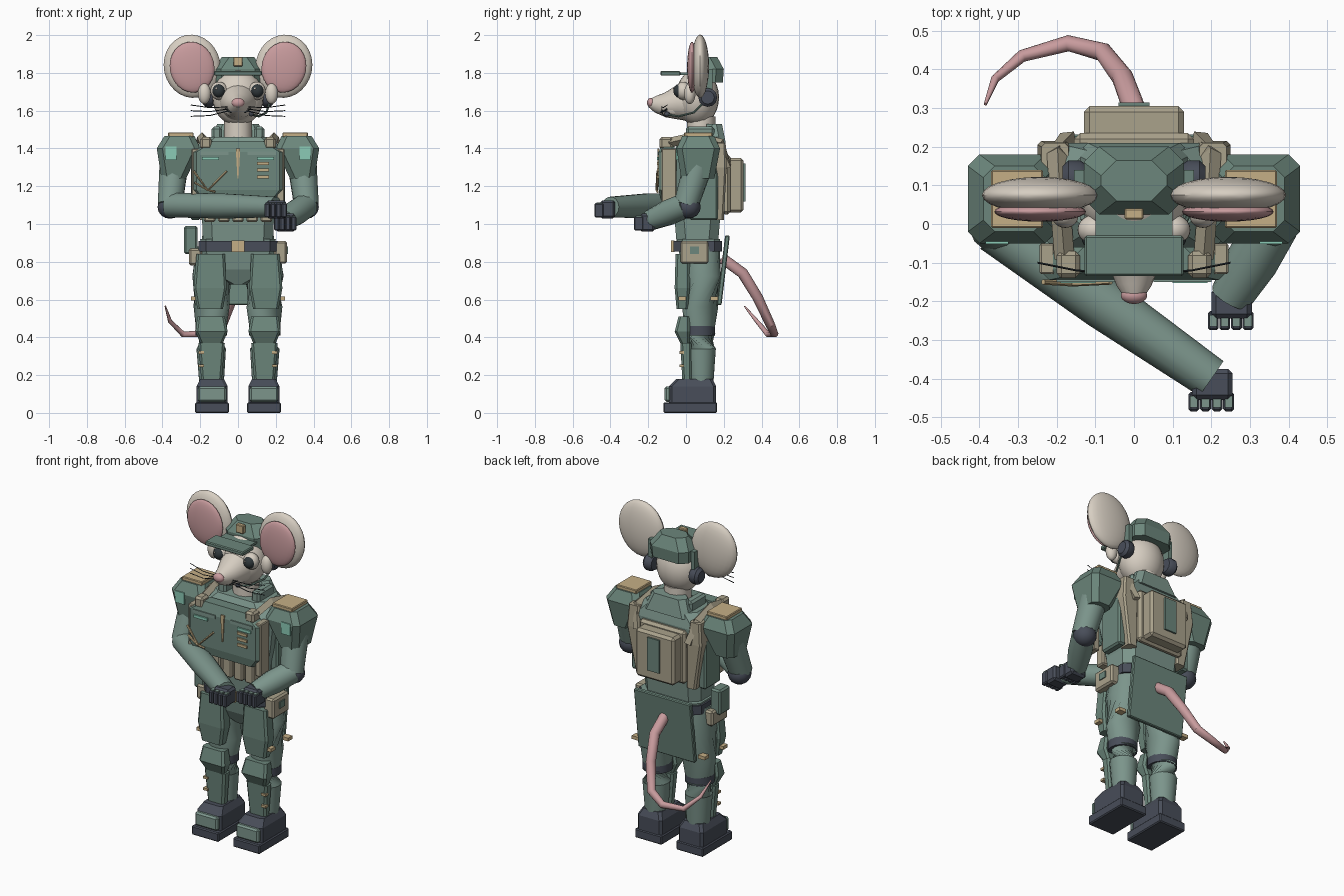
import bpy, bmesh, math
from mathutils import Vector, Matrix

cube = bpy.data.objects.get("Cube")
if cube:
    bpy.data.objects.remove(cube, do_unlink=True)


def material(name, *rgb):
    mat = bpy.data.materials.new(name)
    mat.use_nodes = True
    mat.diffuse_color = (*rgb, 1)
    shader = next(n for n in mat.node_tree.nodes if n.type == "BSDF_PRINCIPLED")
    shader.inputs["Base Color"].default_value = (*rgb, 1)
    return mat


green = material("uniform green", .2, .3, .26)
deep_green = material("armour green", .15, .24, .2)
slate = material("dark slate", .065, .075, .1)
canvas = material("canvas tan", .4, .36, .26)
gold = material("golden tan", .56, .43, .24)
fur = material("cream fur", .68, .62, .54)
pink = material("soft pink", .58, .33, .34)
mint = material("mint patch", .26, .6, .47)
black = material("eye black", .03, .04, .045)


def finish(name, bm, mat, smooth=False, bevel=0):
    bmesh.ops.recalc_face_normals(bm, faces=bm.faces[:])
    mesh = bpy.data.meshes.new(name)
    bm.to_mesh(mesh)
    bm.free()
    mesh.materials.append(mat)
    obj = bpy.data.objects.new(name, mesh)
    bpy.context.collection.objects.link(obj)
    if bevel:
        mod = obj.modifiers.new("Bevel", "BEVEL")
        mod.width, mod.segments = bevel, 1
    if smooth:
        bpy.ops.object.select_all(action="DESELECT")
        obj.select_set(True)
        bpy.context.view_layer.objects.active = obj
        bpy.ops.object.shade_smooth_by_angle(angle=math.radians(40))
    return obj


def skin_rings(name, rings, mat, smooth=False, bevel=0):
    """Bridge equal-length rings of points and cap both ends."""
    bm = bmesh.new()
    loops = [[bm.verts.new(p) for p in ring] for ring in rings]
    count = len(loops[0])
    for low, high in zip(loops, loops[1:]):
        for i in range(count):
            j = (i + 1) % count
            bm.faces.new((low[i], low[j], high[j], high[i]))
    bm.faces.new(loops[0])
    bm.faces.new(loops[-1])
    return finish(name, bm, mat, smooth, bevel)


def box(name, xs, ys, zs, mat, bevel=0, side=1, tilt=0):
    bm = bmesh.new()
    size = [r[1] - r[0] for r in (xs, ys, zs)]
    mid = Vector([sum(r) / 2 for r in (xs, ys, zs)])
    mid.x *= side
    bmesh.ops.create_cube(bm, size=1, matrix=Matrix.Translation(mid)
                          @ Matrix.Rotation(tilt, 4, "X") @ Matrix.Diagonal((*size, 1)))
    return finish(name, bm, mat, bevel=bevel)


def block(name, rings, mat, cut=.03, side=1):
    """Stack of chamfered rectangles given as height, x range, y range."""
    def outline(z, a, b, c, d):
        pts = [(a + cut, c), (b - cut, c), (b, c + cut), (b, d - cut),
               (b - cut, d), (a + cut, d), (a, d - cut), (a, c + cut)]
        return [(x * side, y, z) for x, y in pts]
    return skin_rings(name, [outline(*r) for r in rings], mat)


def tube(name, points, radii, mat, sides=12, smooth=True):
    pts = [Vector(p) for p in points]
    rings = []
    for i, p in enumerate(pts):
        along = pts[min(i + 1, len(pts) - 1)] - pts[max(i - 1, 0)]
        turn = along.to_track_quat("Z", "Y")
        r = radii[i] if isinstance(radii, (list, tuple)) else radii
        angles = [math.tau * k / sides for k in range(sides)]
        rings.append([p + turn @ Vector((r * math.cos(a), r * math.sin(a), 0)) for a in angles])
    return skin_rings(name, rings, mat, smooth)


def ball(name, centre, radii, mat, segments=24, rings=14, turn=0):
    bm = bmesh.new()
    bmesh.ops.create_uvsphere(bm, u_segments=segments, v_segments=rings, radius=1,
                              matrix=Matrix.Translation(centre) @ Matrix.Rotation(turn, 4, "Y")
                              @ Matrix.Diagonal((*radii, 1)))
    return finish(name, bm, mat, smooth=True)


# Torso, hips and collar
block("torso", [(.9, -.185, .185, -.05, .17), (1.02, -.19, .19, -.06, .18),
                (1.2, -.23, .23, -.07, .2), (1.38, -.25, .25, -.07, .21),
                (1.46, -.17, .17, -.02, .19)], green, .05)
block("hips", [(.68, -.05, .05, .02, .14), (.76, -.19, .19, -.02, .17),
               (.92, -.2, .2, -.05, .18)], green)
block("collar_back", [(1.43, -.15, .15, .09, .21), (1.53, -.11, .11, .11, .19)], green, .03)
tube("neck", [(0, .08, 1.4), (0, .08, 1.57)], .075, fur)

# Belt and pouches
block("belt", [(.855, -.21, .21, -.065, .19), (.91, -.21, .21, -.065, .19)], slate, .04)
box("belt_buckle", (-.035, .035), (-.08, -.06), (.853, .913), gold)
box("left_hip_pouch", (.19, .26), (-.03, .12), (.79, .91), canvas, .01)
box("left_pouch_clasp", (.255, .266), (.02, .07), (.84, .88), deep_green)
box("right_hip_pouch", (-.26, -.19), (-.03, .12), (.78, .87), canvas, .01)
box("right_radio", (-.285, -.215), (-.02, .08), (.84, .99), deep_green, .01)
box("rear_flap", (-.19, .19), (.185, .21), (.57, .94), deep_green, .005, tilt=-.12)
for i in range(5):
    x = -.15 + i * .075
    box("magazine_pouch", (x - .03, x + .03), (-.11, -.05), (1.01, 1.16), canvas, .008)

# Chest armour with trim
block("chest_plate", [(1.13, -.2, .2, -.135, -.06), (1.18, -.24, .24, -.145, -.06),
                      (1.38, -.24, .24, -.145, -.06), (1.44, -.15, .15, -.125, -.06)],
      deep_green, .02)
skin_rings("zip", [[(x, y, z) for x, z in ((-.012, 1.4), (.012, 1.4), (.003, 1.24), (-.003, 1.24))]
                   for y in (-.152, -.143)], gold)
tube("lanyard", [(-.235, -.15, 1.28), (-.16, -.155, 1.18), (-.06, -.15, 1.28)], .007, gold, 6)
tube("lanyard_end", [(-.23, -.15, 1.22), (-.16, -.155, 1.18), (-.12, -.15, 1.17)], .006, gold, 6)
for z in (1.25, 1.285, 1.32):
    box("rank_bar", (.1, .165), (-.153, -.143), (z - .008, z + .008), gold)

# Backpack
box("pack_frame", (-.155, .155), (.19, .235), (1.05, 1.37), canvas, .015)
box("pack", (-.13, .13), (.22, .305), (1.06, 1.35), canvas, .015)
box("pack_strip", (-.04, .04), (.3, .315), (1.12, 1.32), deep_green)

# Head
ball("head", (0, .06, 1.67), (.135, .115, .15), fur)
tube("snout", [(0, -.0, 1.645), (0, -.05, 1.64), (0, -.11, 1.63), (0, -.16, 1.635), (0, -.195, 1.64)],
     (.1, .088, .065, .045, .022), fur, 20)
ball("chin", (0, -.06, 1.6), (.07, .07, .04), fur)
ball("nose", (0, -.185, 1.642), (.034, .022, .026), pink)
tube("mouth", [(-.065, -.1, 1.61), (-.04, -.13, 1.592), (0, -.15, 1.588),
               (.04, -.13, 1.592), (.065, -.1, 1.61)], .004, black, 6)

# Field cap
block("cap", [(1.75, -.125, .125, .03, .195), (1.82, -.13, .13, .025, .2),
              (1.885, -.085, .085, .06, .165)], deep_green, .04)
box("cap_visor", (-.128, .128), (-.135, -.03), (1.785, 1.81), deep_green, .005)
box("cap_brim", (-.1, .1), (-.05, .06), (1.79, 1.803), deep_green)
box("cap_badge", (-.025, .025), (.012, .04), (1.835, 1.885), gold, .004)
tube("microphone_boom", [(.17, .1, 1.65), (.15, .04, 1.59), (.11, -.04, 1.57), (.07, -.1, 1.58)],
     .006, deep_green, 6)
ball("microphone", (.07, -.1, 1.582), (.013, .016, .013), slate, 10, 6)

# Paired parts
for s, side in ((1, "left_"), (-1, "right_")):
    # Ears, eyes and face
    ball(side + "ear", (s * .243, .075, 1.835), (.15, .047, .168), fur, turn=s * .2)
    ball(side + "inner_ear", (s * .243, .032, 1.83), (.118, .026, .135), pink, turn=s * .2)
    ball(side + "cheek_tuft", (s * .178, .02, 1.69), (.034, .03, .055), fur)
    ball(side + "eye_socket", (s * .1, -.015, 1.705), (.046, .04, .048), fur)
    ball(side + "eye", (s * .102, -.035, 1.705), (.034, .032, .036), black)
    ball(side + "eye_glint", (s * .102 - .012, -.064, 1.717), (.006, .004, .006), fur, 8, 6)
    for dz in (-.03, 0, .03):
        tube(side + "whisker", [(s * .045, -.13, 1.61 + dz / 3), (s * .15, -.12, 1.595 + dz * .7),
                                (s * .25, -.1, 1.6 + dz)], .0025, black, 4)
    # Headset
    tube(side + "earphone", [(s * .125, .115, 1.67), (s * .14, .115, 1.67), (s * .17, .115, 1.67),
                             (s * .185, .115, 1.67)], (.04, .05, .05, .035), slate, 12)
    box(side + "headset_strap", (.13, .155), (.09, .14), (1.7, 1.82), deep_green, side=s)
    # Collar and shoulder straps
    box(side + "collar_wing", (.085, .14), (-.0, .15), (1.42, 1.515), green, .012, s)
    box(side + "strap_pad", (.14, .2), (-.14, -.07), (1.395, 1.46), canvas, .012, s)
    tube(side + "shoulder_strap", [(s * .18, -.09, 1.43), (s * .19, .04, 1.46), (s * .2, .18, 1.43),
                                   (s * .17, .22, 1.3)], .026, canvas, 4, False)
    block(side + "harness_side", [(1.02, .14, .2, .12, .2), (1.3, .15, .25, .13, .215),
                                  (1.43, .17, .24, .12, .21)], canvas, .01, s)
    box(side + "front_strap", (.205, .245), (-.13, -.05), (1.08, 1.4), canvas, .005, s)
    box(side + "side_plate", (.2, .25), (.02, .17), (1.02, 1.32), deep_green, .01, s)
    box(side + "pocket_flap", (.05, .2), (-.15, -.14), (1.365, 1.385), green, side=s)
    box(side + "name_patch", (.1, .19), (-.153, -.143), (1.338, 1.355), mint, side=s)
    # Shoulder armour
    block(side + "shoulder_pad", [(1.24, .275, .405, -.025, .15), (1.4, .2, .43, -.05, .18),
                                  (1.465, .23, .39, -.02, .15)], deep_green, .03, s)
    box(side + "epaulette", (.235, .37), (-.01, .14), (1.46, 1.485), gold, .004, s)
    box(side + "shoulder_patch", (.325, .385), (-.052, -.043), (1.34, 1.41), mint, side=s)
    # Legs
    tube(side + "thigh", [(s * .12, .08, .87), (s * .138, .08, .72), (s * .14, .075, .56),
                          (s * .142, .07, .44)], (.1, .105, .095, .08), green, 16)
    tube(side + "knee_band", [(s * .142, .07, .41), (s * .142, .07, .46)], .083, slate, 16)
    tube(side + "shin", [(s * .142, .08, .42), (s * .142, .08, .34), (s * .14, .08, .17)],
         (.077, .078, .066), green, 16)
    block(side + "thigh_guard", [(.55, .08, .215, -.05, .01), (.66, .06, .235, -.06, .02),
                                 (.84, .07, .22, -.055, .02)], deep_green, .012, s)
    block(side + "knee_guard", [(.37, .08, .2, -.03, .02), (.43, .055, .225, -.06, .02),
                                (.51, .07, .215, -.04, .02)], deep_green, .012, s)
    block(side + "shin_guard", [(.18, .085, .195, -.02, .03), (.37, .07, .21, -.03, .03)],
          deep_green, .012, s)
    box(side + "thigh_buckle", (.215, .25), (-.04, .0), (.595, .615), gold, side=s)
    box(side + "rear_buckle", (.2, .245), (.13, .17), (.595, .615), gold, side=s)
    for z in (.25, .32):
        box(side + "shin_buckle", (.18, .21), (-.035, -.01), (z - .007, z + .007), gold, side=s)
    # Boots
    box(side + "sole", (.048, .228), (-.12, .165), (0, .055), slate, .006, s)
    block(side + "boot", [(.05, .055, .22, -.09, .16), (.14, .055, .22, -.09, .16),
                          (.18, .075, .2, -.05, .14)], slate, .015, s)
    box(side + "toe_guard", (.062, .213), (-.113, -.08), (.058, .14), green, .01, s)

# Arms folded low across the front
arms = {"left_": [(.335, .08, 1.36), (.362, 0, 1.1), (.25, -.19, 1.02)],
        "right_": [(-.335, .08, 1.36), (-.36, -.01, 1.1), (.2, -.4, 1.09)]}
for side, (shoulder, elbow, wrist) in arms.items():
    tube(side + "upper_arm", [shoulder, elbow], (.08, .066), green, 14)
    ball(side + "elbow_pad", Vector(elbow) + Vector((0, .012, -.01)), (.066, .066, .062), slate, 12, 8)
    middle = Vector(elbow).lerp(Vector(wrist), .5)
    tube(side + "forearm", [elbow, middle, wrist], (.066, .068, .055), green, 14)
    # Gloved hand with curled fingers and knuckle plates
    x, y, z = Vector(wrist) + Vector((.0, -.025, -.015))
    box(side + "glove", (x - .05, x + .055), (y - .03, y + .05), (z - .045, z + .05), slate, .012)
    for i in range(4):
        fx = x - .045 + i * .03
        box(side + "finger", (fx - .014, fx + .014), (y - .06, y - .01), (z - .04, z + .035), slate, .006)
        box(side + "knuckle", (fx - .01, fx + .01), (y - .05, y - .02), (z + .033, z + .04), green)

# Tail
tube("tail", [(0, .19, .82), (.0, .3, .74), (-.03, .38, .61), (-.08, .445, .47), (-.17, .468, .42),
              (-.29, .435, .415), (-.36, .375, .485), (-.385, .31, .565)],
     (.03, .03, .028, .025, .021, .016, .011, .004), pink, 10)
